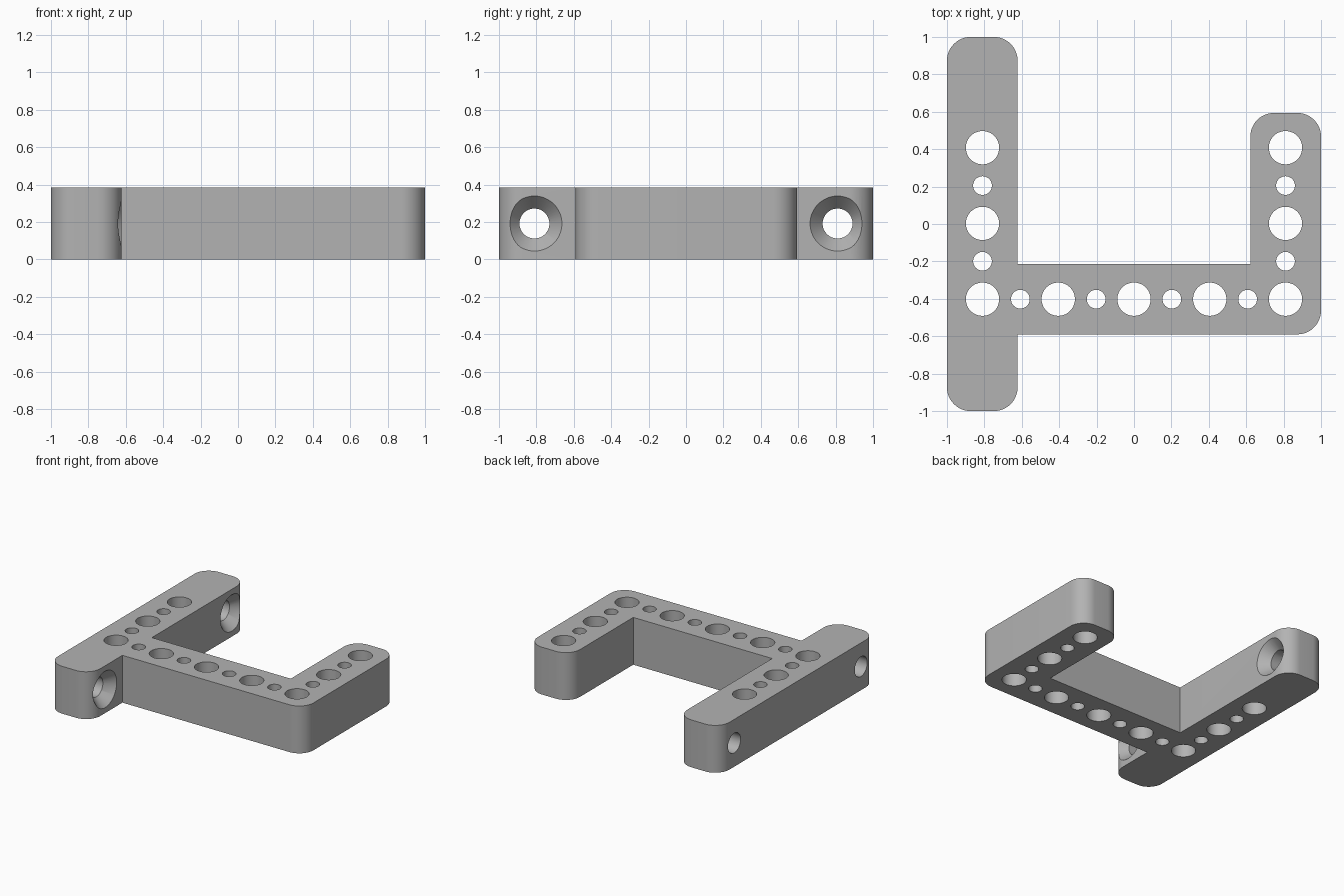
import bpy, bmesh, math
from mathutils import Matrix, Vector

if "Cube" in bpy.data.objects:
    bpy.data.objects.remove(bpy.data.objects["Cube"])

HEIGHT, ROUND, PITCH = 0.383, 0.127, 0.2025
ARM_X, BAR_Y = 0.81, -0.402

grey = bpy.data.materials.new("plain grey")
grey.use_nodes = True
colour = (0.45, 0.45, 0.45, 1)
grey.diffuse_color = colour
grey.node_tree.nodes["Principled BSDF"].inputs["Base Color"].default_value = colour


def make_object(name, bm):
    bmesh.ops.recalc_face_normals(bm, faces=bm.faces)
    mesh = bpy.data.meshes.new(name)
    bm.to_mesh(mesh)
    bm.free()
    mesh.materials.append(grey)
    obj = bpy.data.objects.new(name, mesh)
    bpy.context.collection.objects.link(obj)
    return obj


def rounded_outline(corners, steps=12):
    """Replace each flagged corner by a quarter arc."""
    points = []
    for i, (x, y, is_round) in enumerate(corners):
        p = Vector((x, y, 0))
        if not is_round:
            points.append(p)
            continue
        before = (Vector((*corners[i - 1][:2], 0)) - p).normalized() * ROUND
        after = (Vector((*corners[(i + 1) % len(corners)][:2], 0)) - p).normalized() * ROUND
        for k in range(steps + 1):
            a = math.pi / 2 * k / steps
            points.append(p + before * (1 - math.sin(a)) + after * (1 - math.cos(a)))
    return points


def add_cylinder(bm, centre, r1, r2, depth, axis="Z"):
    turn = Matrix.Rotation(math.pi / 2, 4, "Y") if axis == "X" else Matrix()
    bmesh.ops.create_cone(bm, cap_ends=True, segments=48, radius1=r1, radius2=r2,
                          depth=depth, matrix=Matrix.Translation(centre) @ turn)


def cut(target, name, bm):
    cutter = make_object(name, bm)
    cutter.hide_render = True
    mod = target.modifiers.new(name, "BOOLEAN")
    mod.operation, mod.solver, mod.object = "DIFFERENCE", "EXACT", cutter
    bpy.context.view_layer.objects.active = target
    bpy.ops.object.modifier_apply(modifier=mod.name)
    bpy.data.objects.remove(cutter)


# Bracket body: long arm, cross bar and short arm in one outline
left, inner = -1.0, 0.622
outline = [(left, -1, 1), (-inner, -1, 1), (-inner, -0.59, 0), (1, -0.59, 1),
           (1, 0.594, 1), (inner, 0.594, 1), (inner, -0.214, 0),
           (-inner, -0.214, 0), (-inner, 1, 1), (left, 1, 1)]
bm = bmesh.new()
face = bm.faces.new([bm.verts.new(p) for p in rounded_outline(outline)])
top = bmesh.ops.extrude_face_region(bm, geom=[face])["geom"]
bmesh.ops.translate(bm, vec=(0, 0, HEIGHT),
                    verts=[v for v in top if isinstance(v, bmesh.types.BMVert)])
bracket = make_object("bracket", bm)

# Alternating large and small holes along the bar and both arms
spots = [(i * PITCH, BAR_Y, i) for i in range(-4, 5)]
spots += [(side * ARM_X, BAR_Y + j * PITCH, j) for side in (-1, 1) for j in range(1, 5)]
bm = bmesh.new()
for x, y, index in spots:
    radius = 0.05 if index % 2 else 0.089
    add_cylinder(bm, (x, y, HEIGHT / 2), radius, radius, 1)
cut(bracket, "vertical_holes", bm)

# Countersunk screw holes through both ends of the long arm
SINK, HOLE, MOUTH = 0.077, 0.08, 0.147
extra = 0.05
slope = (MOUTH - HOLE) / SINK
bm_hole, bm_sink = bmesh.new(), bmesh.new()
for side in (-1, 1):
    y = side * ARM_X
    add_cylinder(bm_hole, (-ARM_X, y, HEIGHT / 2), HOLE, HOLE, 0.7, "X")
    add_cylinder(bm_sink, (-inner + (extra - SINK) / 2, y, HEIGHT / 2),
                 HOLE, MOUTH + extra * slope, SINK + extra, "X")
cut(bracket, "screw_holes", bm_hole)
cut(bracket, "countersinks", bm_sink)

# Smooth the rounded walls, keep the rims crisp
bpy.ops.object.select_all(action="DESELECT")
bracket.select_set(True)
bpy.context.view_layer.objects.active = bracket
bpy.ops.object.shade_smooth_by_angle(angle=math.radians(30))
